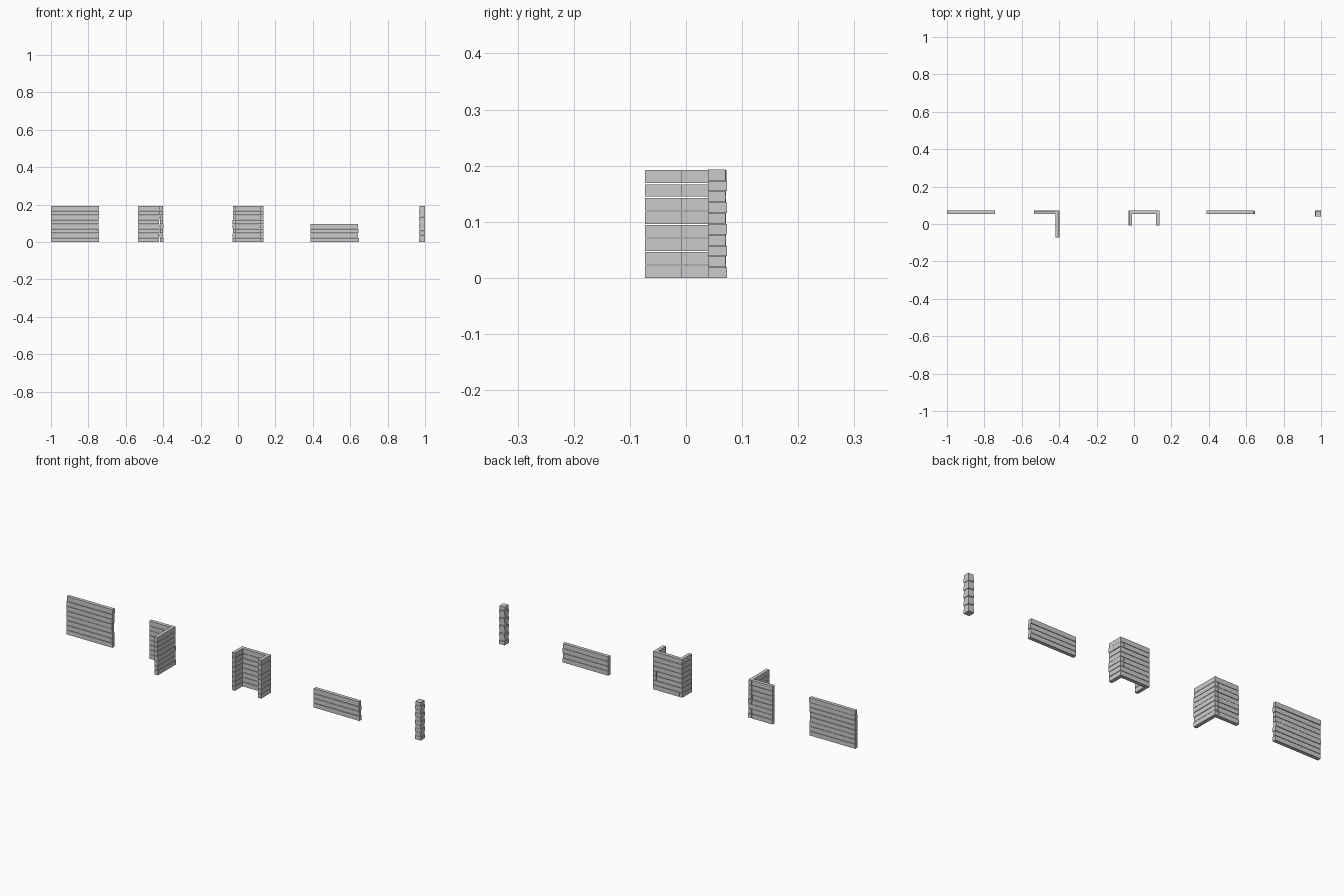
import bpy, bmesh, random
from mathutils import Matrix, Vector

if "Cube" in bpy.data.objects:
    bpy.data.objects.remove(bpy.data.objects["Cube"])

random.seed(4)
ROW = 0.0241      # plank pitch
T = 0.018         # wall thickness


def add_plank(bm, x0, x1, y0, y1, z0, z1):
    size = Vector((x1 - x0, y1 - y0, z1 - z0))
    mid = Vector(((x0 + x1) / 2, (y0 + y1) / 2, (z0 + z1) / 2))
    bmesh.ops.create_cube(bm, size=1, matrix=Matrix.Translation(mid) @ Matrix.Diagonal((*size, 1)))


def finish(name, bm):
    me = bpy.data.meshes.new(name)
    bm.to_mesh(me)
    bm.free()
    ob = bpy.data.objects.new(name, me)
    bpy.context.collection.objects.link(ob)


def plank_wall(name, x0, x1, y0, y1, rows):
    """Stack of planks with slightly uneven ends and faces."""
    bm = bmesh.new()
    along_x = x1 - x0 > y1 - y0
    for i in range(rows):
        e, d = random.uniform(0, 0.004), random.uniform(0, 0.002)
        z = i * ROW
        top = z + (0.0238 if i == rows - 1 else 0.0222)
        if along_x:
            add_plank(bm, x0, x1 - e, y0 + d, y1 - 0.002 + d, z, top)
        else:
            add_plank(bm, x0 + d, x1 - 0.002 + d, y0, y1, z, top)
    finish(name, bm)


# Straight full-height wall
plank_wall("full_wall", -1.0, -0.742, 0.052, 0.072, 8)

# Corner wall
plank_wall("corner_wall_back", -0.535, -0.418, 0.052, 0.072, 8)
plank_wall("corner_wall_side", -0.419, -0.399, -0.073, 0.071, 8)

# Three-sided wall
plank_wall("bay_wall_back", -0.011, 0.119, 0.052, 0.072, 8)
plank_wall("bay_wall_left", -0.029, -0.010, -0.008, 0.071, 8)
plank_wall("bay_wall_right", 0.117, 0.137, -0.008, 0.071, 8)

# Half-height wall
plank_wall("half_wall", 0.388, 0.646, 0.052, 0.072, 4)

# Post of stacked blocks with alternating widths
bm = bmesh.new()
for i in range(10):
    e = 0 if i % 2 == 0 else 0.003
    z = i * 0.0193
    add_plank(bm, 0.968 + e / 2, 1.0 - e / 2, 0.039, 0.073 - e, z, z + (0.0193 if i == 9 else 0.0185))
finish("post", bm)
